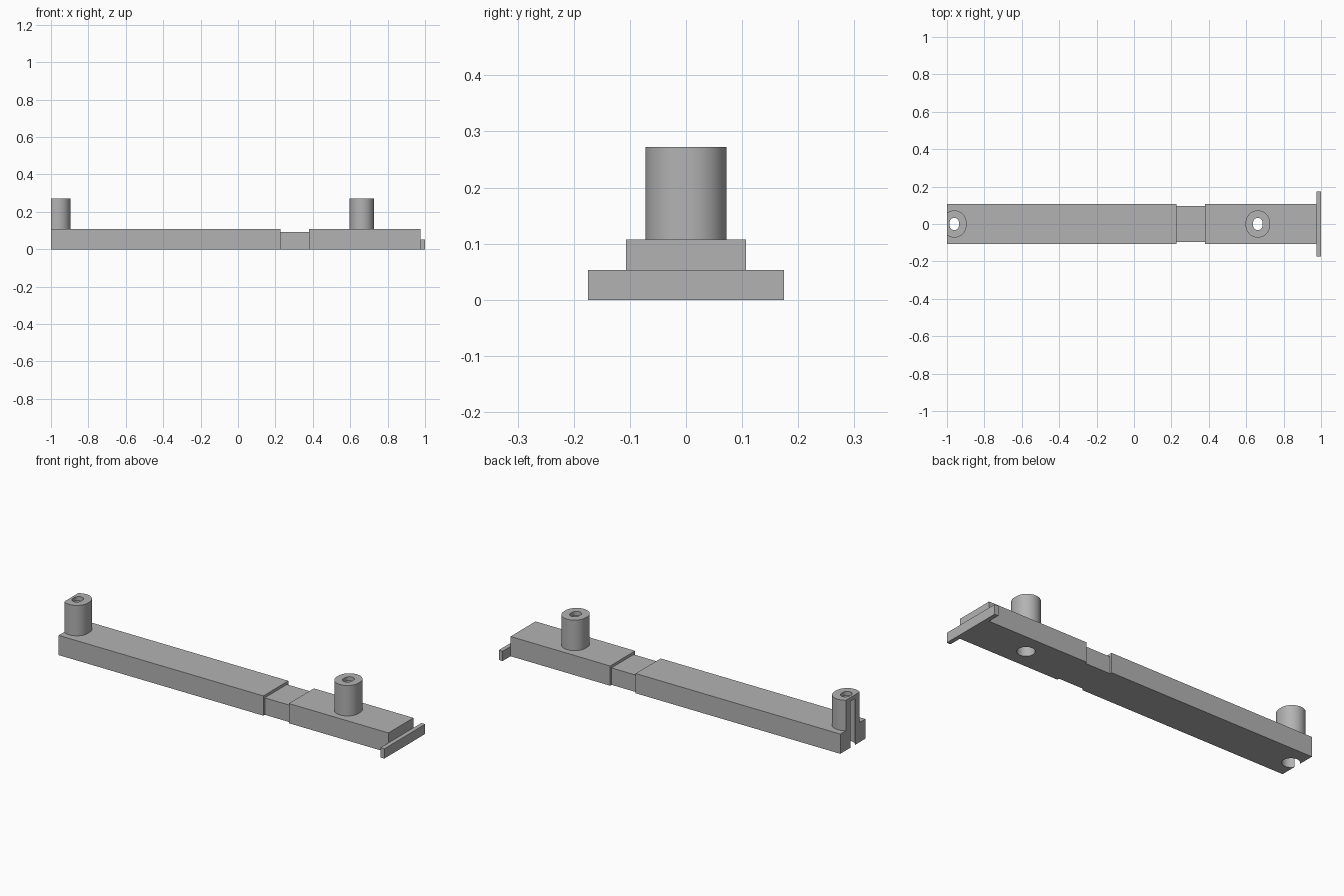
import bpy, bmesh, math

if "Cube" in bpy.data.objects:
    bpy.data.objects.remove(bpy.data.objects["Cube"])

grey = bpy.data.materials.new("plain grey")
grey.diffuse_color = (0.45, 0.45, 0.45, 1)
grey.use_nodes = True
grey.node_tree.nodes["Principled BSDF"].inputs["Base Color"].default_value = grey.diffuse_color


def prism(name, outline, z0, z1):
    """Extrude a closed xy outline between two heights."""
    bm = bmesh.new()
    face = bm.faces.new([bm.verts.new((x, y, z0)) for x, y in outline])
    res = bmesh.ops.extrude_face_region(bm, geom=[face])
    top = [v for v in res["geom"] if isinstance(v, bmesh.types.BMVert)]
    bmesh.ops.translate(bm, verts=top, vec=(0, 0, z1 - z0))
    bmesh.ops.recalc_face_normals(bm, faces=bm.faces)
    mesh = bpy.data.meshes.new(name)
    bm.to_mesh(mesh)
    bm.free()
    mesh.materials.append(grey)
    ob = bpy.data.objects.new(name, mesh)
    bpy.context.collection.objects.link(ob)
    return ob


def box(name, x0, x1, half, z1):
    return prism(name, [(x0, -half), (x1, -half), (x1, half), (x0, half)], 0, z1)


def slot(cx, r, shift, x_min=-1.0, n=48):
    """Rounded slot outline, stretched along y and cut off at x_min."""
    pts = []
    for i in range(n + 1):
        a = math.pi * i / n
        pts.append((cx + r * math.cos(a), shift + r * math.sin(a)))
    if pts[-1][0] < x_min:
        y = shift + math.sqrt(r * r - (x_min - cx) ** 2)
        pts = [p for p in pts if p[0] > x_min] + [(x_min, y)]
    return pts + [(x, -y) for x, y in reversed(pts)]


def cut(ob, cutter):
    cutter.hide_render = True
    cutter.hide_set(True)
    m = ob.modifiers.new("cut", "BOOLEAN")
    m.operation = "DIFFERENCE"
    m.solver = "EXACT"
    m.object = cutter


BAR_TOP, POST_TOP, CAP = 0.107, 0.272, 0.022

# Bar sections, narrow neck and end plate
long_bar = box("long_bar", -1, 0.227, 0.107, BAR_TOP)
box("neck", 0.227, 0.38, 0.095, 0.092)
short_bar = box("short_bar", 0.38, 0.977, 0.107, BAR_TOP)
box("end_plate", 0.977, 1, 0.175, 0.053)

# Hollow posts: wide bore from below, narrow hole through the cap
posts = []
for label, cx, bar in (("left", -0.961, long_bar), ("right", 0.662, short_bar)):
    post = prism(label + "_post", slot(cx, 0.065, 0.0075), BAR_TOP, POST_TOP)
    bore = prism(label + "_bore_cutter", slot(cx, 0.043, 0.0005, -9), -0.1, POST_TOP - CAP)
    hole = prism(label + "_hole_cutter", slot(cx, 0.025, 0.0075, -9), -0.1, 0.4)
    cut(bar, bore)
    cut(post, bore)
    cut(post, hole)
    posts.append(post)

# Smooth the round walls, keep the edges sharp
bpy.context.view_layer.update()
for ob in posts + [long_bar, short_bar]:
    dg = bpy.context.evaluated_depsgraph_get()
    mesh = bpy.data.meshes.new_from_object(ob.evaluated_get(dg))
    ob.modifiers.clear()
    ob.data = mesh
    bpy.ops.object.select_all(action="DESELECT")
    ob.select_set(True)
    bpy.context.view_layer.objects.active = ob
    bpy.ops.object.shade_smooth_by_angle(angle=math.radians(30))
for ob in list(bpy.data.objects):
    if ob.name.endswith("_cutter"):
        bpy.data.objects.remove(ob)
